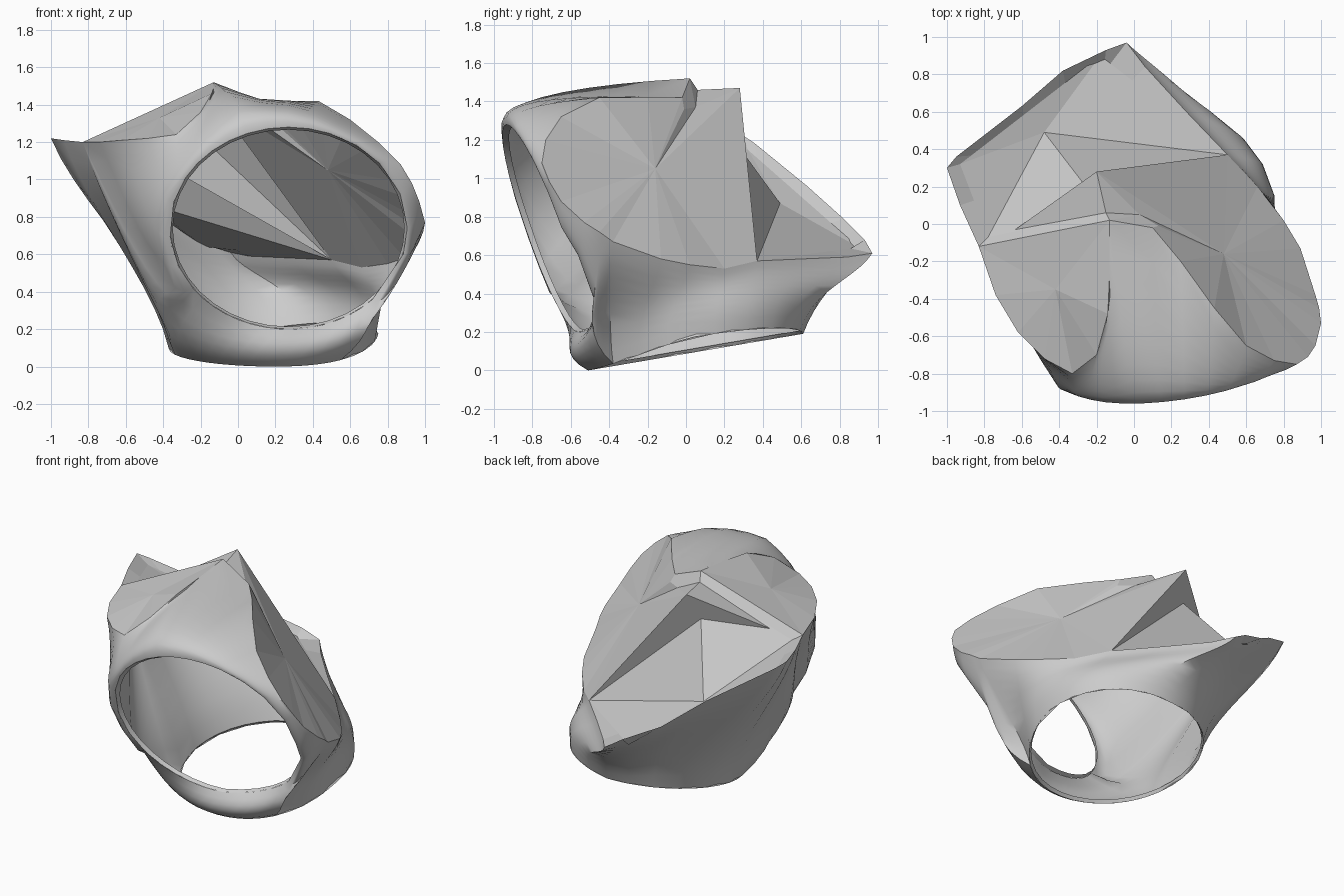
import bpy, bmesh, math
from mathutils import Vector as V

if "Cube" in bpy.data.objects:
    bpy.data.objects.remove(bpy.data.objects["Cube"])

grey = bpy.data.materials.new("plain grey")
grey.diffuse_color = (0.6, 0.6, 0.6, 1)
grey.use_nodes = True
grey.node_tree.nodes["Principled BSDF"].inputs["Base Color"].default_value = grey.diffuse_color


def make(name, quads, smooth=False):
    """Build one object from a list of face corner lists, welding shared points."""
    bm = bmesh.new()
    for q in quads:
        bm.faces.new([bm.verts.new(p) for p in q])
    bmesh.ops.remove_doubles(bm, verts=bm.verts, dist=0.0005)
    bmesh.ops.recalc_face_normals(bm, faces=bm.faces)
    me = bpy.data.meshes.new(name)
    bm.to_mesh(me)
    bm.free()
    me.materials.append(grey)
    ob = bpy.data.objects.new(name, me)
    bpy.context.collection.objects.link(ob)
    if smooth:
        bpy.context.view_layer.objects.active = ob
        ob.select_set(True)
        bpy.ops.object.shade_smooth_by_angle(angle=math.radians(50))
        ob.select_set(False)
    return ob


def fan(centre, loop, closed=True):
    n = len(loop)
    return [[centre, loop[i], loop[(i + 1) % n]] for i in range(n if closed else n - 1)]


def strip(columns):
    return [[a[i], b[i], b[i + 1], a[i + 1]]
            for a, b in zip(columns, columns[1:]) for i in range(len(a) - 1)]


def front(deg, k=1.0, push=0.0):
    """Point on the tilted, slightly bowed front opening."""
    t = math.radians(deg)
    dx, dz = 0.635 * k * math.cos(t), 0.54 * k * math.sin(t)
    y = -0.74 + 0.15 * dx - (0.36 if dz > 0 else 0.33) * dz
    y += 0.5 * max(0, dx) * max(0, -dz)
    return V((0.27 + dx, y + push, 0.74 + dz))


def neck(deg, k=1.0, push=0.0):
    """Point on the sloping bottom opening, raised along its right side."""
    t = math.radians(deg)
    x, y = 0.19 + 0.56 * k * math.cos(t), 0.05 + 0.56 * k * math.sin(t)
    return V((x, y, 0.17 * (y + 0.51) + 0.08 * max(0, math.cos(t)) * min(1, max(0, y + .5) * 2) + push))


def curve(a, c, d, b, n=10):
    """Cubic curve from a to b."""
    return [a * (1 - t) ** 3 + c * 3 * t * (1 - t) ** 2 + d * 3 * t * t * (1 - t) + b * t ** 3
            for t in [i / n for i in range(n + 1)]]


# Outer edge of the skin, keyed by angle on the front opening
front_pairs = [
    (315, (.99, -.45, .72)), (345, (1, -.53, .77)), (360, (.97, -.65, .88)),
    (380, (.93, -.71, .98)), (400, (.87, -.75, 1.08)), (415, (.75, -.73, 1.2)),
    (430, (.6, -.65, 1.32)), (440, (.43, -.45, 1.42)), (450, (.25, -.2, 1.42)),
    (460, (.1, -.02, 1.42)), (470, (-.13, .02, 1.52)), (480, (-.13, -.25, 1.49)),
    (490, (-.14, -.48, 1.46)), (500, (-.2, -.7, 1.36)), (510, (-.33, -.8, 1.24)),
    (525, (-.48, -.72, 1.22)), (545, (-.62, -.58, 1.21)), (562, (-.74, -.38, 1.2)),
    (577, (-.83, -.12, 1.2))]
# Outer edge of the skin, keyed by angle on the neck opening
neck_pairs = [
    (200, (-.83, -.12, 1.2)), (180, (-.93, .1, 1.21)), (158, (-1, .3, 1.22)),
    (138, (-.95, .36, 1.18)), (122, (-.6, .63, .96)), (105, (-.38, .82, .79)),
    (90, (-.15, .93, .68)), (75, (-.04, .97, .61)), (60, (.06, .84, .59)),
    (45, (.28, .6, .58)), (28, (.5, .37, .57)), (10, (.66, .2, .53)),
    (-15, (.8, .02, .55)), (-32, (.89, -.13, .58)), (-50, (.97, -.38, .67))]
side_push = {525: .11, 545: .12, 562: .14, 577: .18}

# Control points (inner, offset from inner, offset from outer, outer)
front_ctl, neck_ctl = [], []
for d, o in front_pairs:
    a, o, t = front(d), V(o), math.radians(d)
    out = V((math.cos(t), -0.35, math.sin(t)))
    if d in side_push:
        w = (d - 505) / 72
        front_ctl.append((a, out * side_push[d], V((.05 + .11 * w, -.05, -.15 - .2 * w)), o))
    else:
        c = a + out * 0.22 * (o - a).length
        front_ctl.append((a, (c - a) * 2 / 3, (c - o) * 2 / 3, o))
for d, o in neck_pairs:
    a, o, t = neck(d), V(o), math.radians(d)
    r = .04 if math.cos(t) > .4 else .08
    h = .35 if o.z > .8 else .22
    neck_ctl.append((a, V((r * math.cos(t), r * math.sin(t), h)),
                     V(((a.x - o.x) * .22, (a.y - o.y) * .22, (a.z - o.z) * .33)), o))

# Rounded band between the two openings
band = []
for i in range(15):
    s = i / 14
    a, b = front(217 + 98 * s), neck(200 + 110 * s)
    t = math.radians(200 + 110 * s)
    off = V((math.cos(t), math.sin(t), -.15)) * 0.1
    band.append(curve(a, a.lerp(b, .33) + off, a.lerp(b, .67) + off, b, 6))


def joint(c0, c1, inner):
    """Skin columns that start along one end of the band."""
    n = len(inner) - 1
    return [(p, *[c0[k].lerp(c1[k], j / n) for k in (1, 2, 3)])
            for j, p in enumerate(inner) if 0 < j < n]


ctl = front_ctl + joint(front_ctl[-1], neck_ctl[0], band[0]) + neck_ctl
ctl += joint(neck_ctl[-1], front_ctl[0], band[-1][::-1]) + front_ctl[:1]
make("body_skin", strip([curve(a, a + c, o + d, o) for a, c, d, o in ctl]) + strip(band), True)

# Lips just inside each opening
make("front_lip", strip([[front(d), front(d, .975, .03)] for d in range(0, 361, 10)]), True)
make("neck_lip", strip([[neck(d), neck(d, .975, .02)] for d in range(0, 361, 10)]), True)

fo = [V(p) for _, p in front_pairs]
no = [V(p) for _, p in neck_pairs]
peak, peak_in, tip = fo[10], V((-.15, .06, 1.46)), V((-.2, .28, 1.47))
left, left_in = fo[18], V((-.78, -.07, 1.17))
corner, hollow = no[10], V((-.48, .49, .87))
dip, dip_front = V((.03, .05, 1.37)), V((.13, -.01, 1.36))

# Flat right face
loop = fo[:10] + [dip_front, dip, tip] + no[10:]
make("right_panel", fan(V((.48, -.16, 1.05)), loop))
make("peak_step", [[fo[9], peak, dip, dip_front], [peak, peak_in, dip], [peak_in, tip, dip]])

# Flat left face
make("left_panel", fan(V((-.42, -.35, 1.33)), fo[10:]))

# Folded back: ledge, hollow with its rim, and overhanging flap
rim_left, rim_back = V((-.93, .32, 1.15)), V((-.18, .9, .64))
make("back_ledge", [[left, peak, peak_in, left_in]])
make("back_hollow", fan(hollow, [peak_in, left_in, rim_left, rim_back, corner, peak_in], False))
inner_rim = [left_in, left_in.lerp(rim_left, .5), rim_left, rim_left.lerp(rim_back, .08)]
inner_rim += [rim_left.lerp(rim_back, f) for f in (.45, .75)] + [rim_back]
inner_rim += [rim_back.lerp(corner, f) for f in (.08, .25, .65, 1)]
make("back_rim", strip([[a, b] for a, b in zip(no[:10], inner_rim)]) + [[no[9], corner, inner_rim[9]]])
flap = V((-.65, -.04, 1.22))
make("back_flap", [[tip, flap, corner], [tip, peak_in, flap]])
